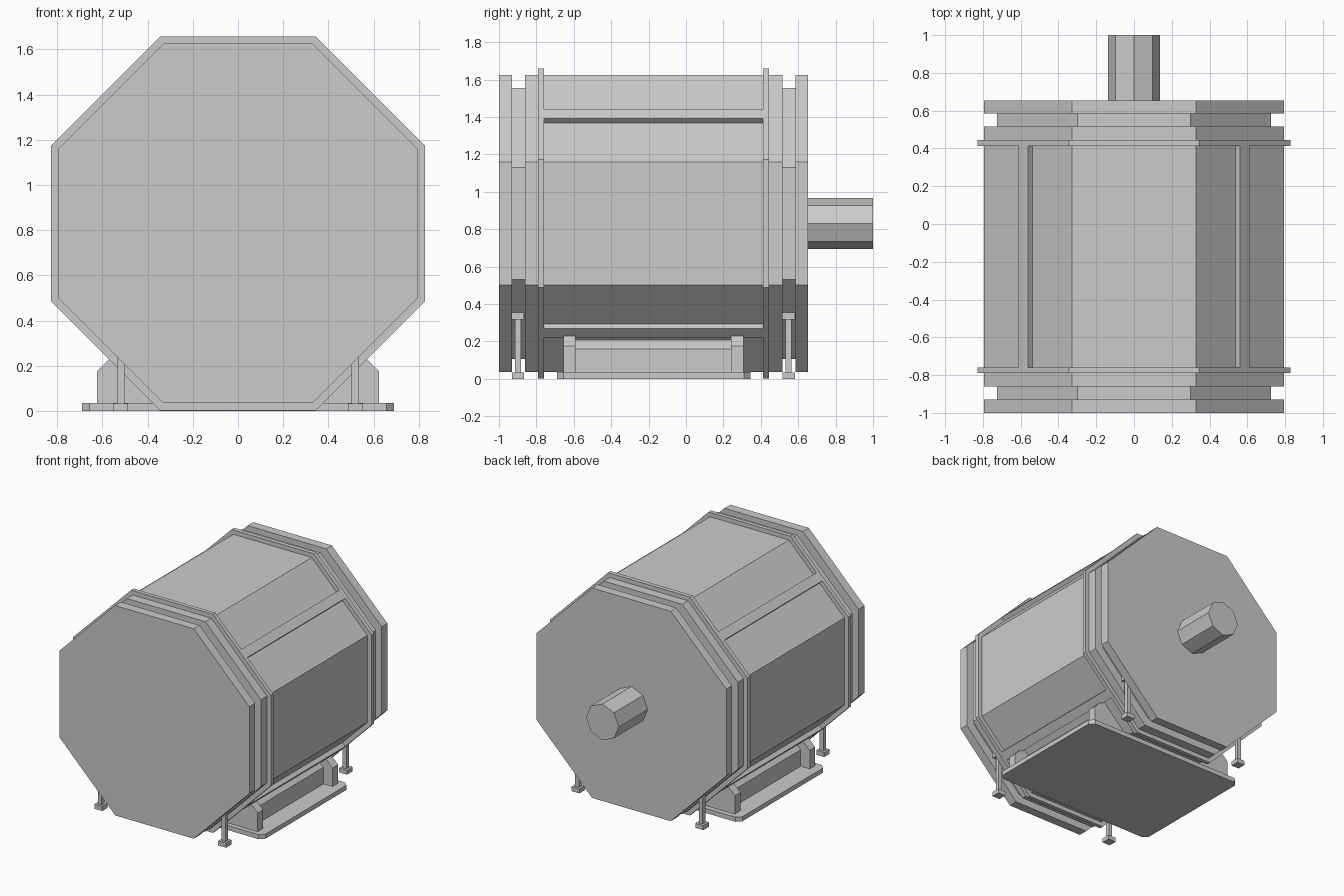
import bpy, bmesh, math
from mathutils import Vector

if "Cube" in bpy.data.objects:
    bpy.data.objects.remove(bpy.data.objects["Cube"])

CZ = 0.83            # height of the drum axis
RIM, GROOVE, FLANGE = 0.795, 0.725, 0.828   # apothems of the octagonal steps

grey = bpy.data.materials.new("light grey metal")
grey.diffuse_color = (0.6, 0.6, 0.6, 1)
grey.use_nodes = True
grey.node_tree.nodes["Principled BSDF"].inputs["Base Color"].default_value = grey.diffuse_color


def finish(name, bm):
    bmesh.ops.recalc_face_normals(bm, faces=bm.faces)
    mesh = bpy.data.meshes.new(name)
    bm.to_mesh(mesh)
    bm.free()
    mesh.materials.append(grey)
    ob = bpy.data.objects.new(name, mesh)
    bpy.context.collection.objects.link(ob)
    return ob


def loft(name, rings):
    """Skin a stack of matching point rings and cap both ends."""
    bm = bmesh.new()
    rows = [[bm.verts.new(p) for p in ring] for ring in rings]
    n = len(rows[0])
    for a, b in zip(rows, rows[1:]):
        for i in range(n):
            j = (i + 1) % n
            bm.faces.new((a[i], a[j], b[j], b[i]))
    bm.faces.new(rows[0])
    bm.faces.new(rows[-1])
    return finish(name, bm)


def octagon(y, radius, turn):
    return [(radius * math.cos(math.radians(45 * i + turn)), y,
             CZ + radius * math.sin(math.radians(45 * i + turn))) for i in range(8)]


def extrude_y(name, profile, y0, y1):
    return loft(name, [[(x, y, z) for x, z in profile] for y in (y0, y1)])


def box(name, x0, x1, y0, y1, z0, z1):
    return extrude_y(name, [(x0, z0), (x1, z0), (x1, z1), (x0, z1)], y0, y1)


# Stepped octagonal drum: rims, grooves and raised flanges along its axis
steps = [(-1, -0.93, RIM), (-0.93, -0.86, GROOVE), (-0.86, -0.79, RIM),
         (-0.79, -0.76, FLANGE), (-0.76, 0.413, RIM), (0.413, 0.445, FLANGE),
         (0.445, 0.515, RIM), (0.515, 0.585, GROOVE), (0.585, 0.653, RIM)]
rings = []
for y0, y1, apothem in steps:
    r = apothem / math.cos(math.pi / 8)
    rings += [octagon(y0, r, 22.5), octagon(y1, r, 22.5)]
loft("drum", rings)

# Drive shaft at the back
loft("drive_shaft", [octagon(0.65, 0.137, 0), octagon(1.0, 0.137, 0)])

# Raised ribs along the middle of each diagonal side, flush with the flanges
for k in range(4):
    a = math.radians(45 + 90 * k)
    out = Vector((math.cos(a), math.sin(a)))
    side = Vector((-out.y, out.x))
    centre = Vector((0, CZ))
    profile = [centre + out * d + side * s
               for d, s in ((0.77, -0.035), (FLANGE, -0.035), (FLANGE, 0.035), (0.77, 0.035))]
    extrude_y("diagonal_rib", profile, -0.765, 0.418)

# Base plate with cut corners
X, Y0, Y1, C = 0.69, -0.69, 0.345, 0.034
outline = [(-X + C, Y0), (X - C, Y0), (X, Y0 + C), (X, Y1 - C),
           (X - C, Y1), (-X + C, Y1), (-X, Y1 - C), (-X, Y0 + C)]
loft("base_plate", [[(x, y, z) for x, y in outline] for z in (0, 0.035)])


# Cradle under the drum: two end ribs and a recessed block between them
def cradle(name, half, shoulder, y0, y1):
    top = 0.245
    inner = half - (top - shoulder)
    extrude_y(name, [(-half, 0.03), (half, 0.03), (half, shoulder), (inner, top),
                     (-inner, top), (-half, shoulder)], y0, y1)


cradle("cradle_end_front", 0.624, 0.175, -0.655, -0.59)
cradle("cradle_end_back", 0.624, 0.175, 0.24, 0.307)
cradle("cradle_middle", 0.548, 0.16, -0.6, 0.25)

# Four slim legs with pads, standing below the grooves
for y in (-0.898, 0.549):
    for x in (-0.519, 0.519):
        box("leg_pad", x - 0.033, x + 0.033, y - 0.033, y + 0.033, 0, 0.034)
        box("leg_post", x - 0.016, x + 0.016, y - 0.016, y + 0.016, 0.03, 0.34)
        box("leg_cap", x - 0.033, x + 0.033, y - 0.033, y + 0.033, 0.318, 0.355)
